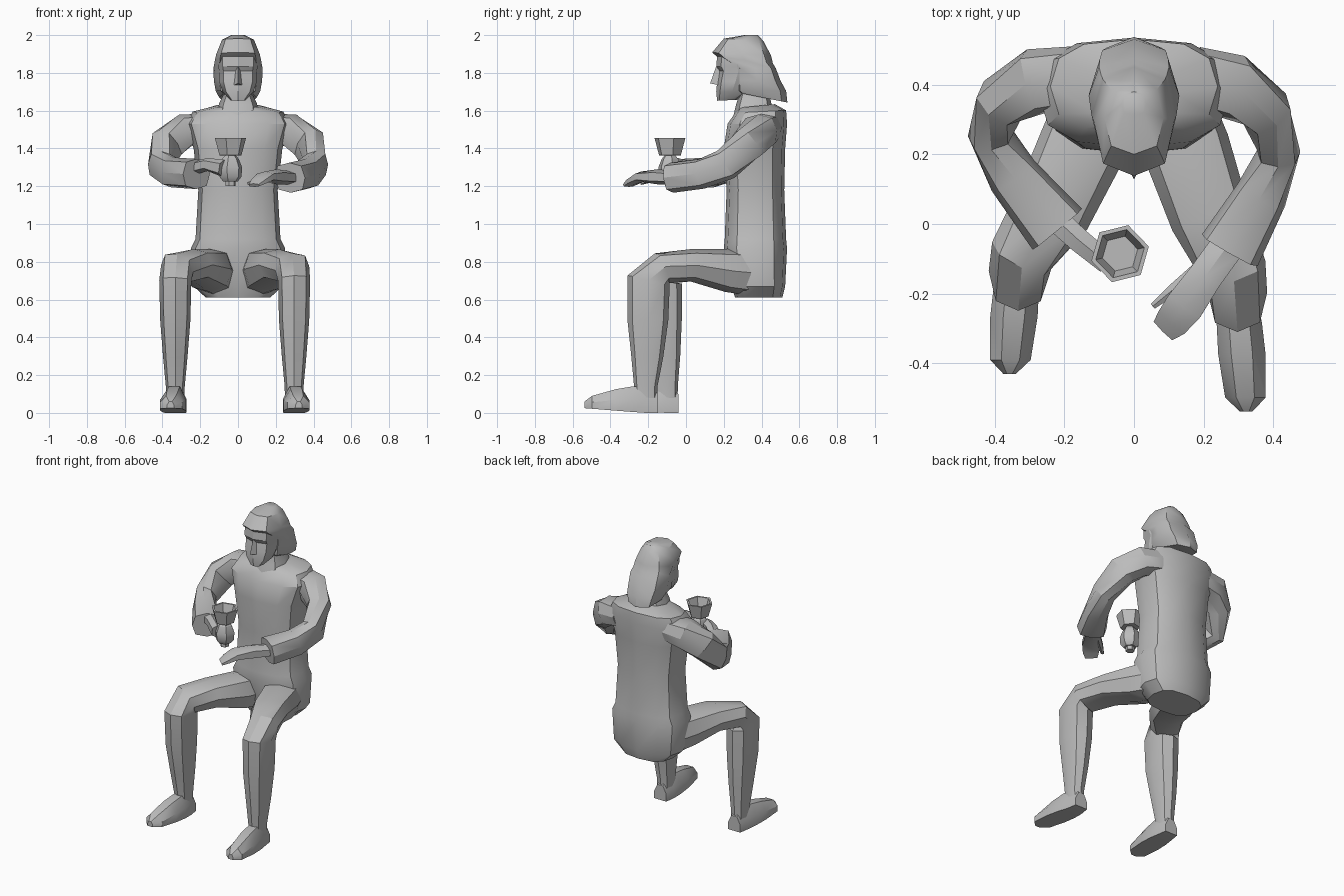
import bpy, bmesh, math
from mathutils import Vector as V

grey = bpy.data.materials.new("plain grey")
grey.diffuse_color = (0.5, 0.5, 0.5, 1)


def loft(name, rings, angle=32):
    """Skin a list of equal-length point rings and cap both ends."""
    bm = bmesh.new()
    rows = [[bm.verts.new(p) for p in r] for r in rings]
    n = len(rows[0])
    for a, b in zip(rows, rows[1:]):
        for i in range(n):
            j = (i + 1) % n
            bm.faces.new((a[i], a[j], b[j], b[i]))
    bm.faces.new(rows[0])
    bm.faces.new(rows[-1])
    bmesh.ops.recalc_face_normals(bm, faces=bm.faces)
    me = bpy.data.meshes.new(name)
    bm.to_mesh(me)
    bm.free()
    me.materials.append(grey)
    me.shade_smooth()
    me.set_sharp_from_angle(angle=math.radians(angle))
    ob = bpy.data.objects.new(name, me)
    bpy.context.collection.objects.link(ob)
    return ob


def power(x, p):
    return math.copysign(abs(x) ** p, x) if abs(x) > 1e-6 else 0.0


def oval(z, hw, y0, y1, tilt=0, n=12, p=0.75, cx=0):
    """Level ring: half width, front y, back y, tilt lifts the back."""
    yc, hy = (y0 + y1) / 2, (y1 - y0) / 2
    pts = []
    for i in range(n):
        a = 2 * math.pi * i / n
        dy = hy * power(math.sin(a), p)
        pts.append((cx + hw * power(math.cos(a), p), yc + dy, z + tilt * dy))
    return pts


def hexagon(z, r, cx=-0.04, cy=-0.085):
    return [(cx + r * math.cos(math.radians(14 + 60 * i)),
             cy + r * math.sin(math.radians(14 + 60 * i)), z) for i in range(6)]


def tube(name, path, ref, n=8, p=0.8):
    """Limb along (x, y, z, half size along ref, other half size) points."""
    c = [V(q[:3]) for q in path]
    rings = []
    for k, q in enumerate(path):
        t = (c[min(k + 1, len(c) - 1)] - c[max(k - 1, 0)]).normalized()
        u = (V(ref) - t * V(ref).dot(t)).normalized()
        w = t.cross(u)
        rings.append([c[k] + u * q[3] * power(math.cos(a), p) + w * q[4] * power(math.sin(a), p)
                      for a in (2 * math.pi * i / n for i in range(n))])
    return loft(name, rings)


# torso: seat, waist, chest and shoulders
loft("torso", [
    oval(0.61, 0.17, 0.26, 0.51), oval(0.67, 0.235, 0.24, 0.525),
    oval(0.87, 0.25, 0.20, 0.535), oval(0.92, 0.225, 0.205, 0.53),
    oval(1.18, 0.21, 0.215, 0.52), oval(1.40, 0.235, 0.20, 0.525),
    oval(1.53, 0.275, 0.22, 0.535), oval(1.595, 0.24, 0.26, 0.53, 0.05),
    oval(1.625, 0.12, 0.28, 0.47, 0.1)], 35)

# neck and collar
loft("neck", [oval(1.57, 0.115, 0.245, 0.46, 0.2, 8), oval(1.64, 0.10, 0.265, 0.45, 0.1, 8),
              oval(1.68, 0.08, 0.28, 0.44, 0, 8), oval(1.75, 0.075, 0.28, 0.42, 0, 8)])

# face with recessed eyes and nose
loft("face", [
    oval(1.655, 0.04, 0.165, 0.27, 0.05, 8), oval(1.70, 0.082, 0.16, 0.33, 0, 8),
    oval(1.755, 0.10, 0.165, 0.36, 0, 8), oval(1.81, 0.10, 0.175, 0.38, 0, 8),
    oval(1.835, 0.105, 0.16, 0.38, 0, 8), oval(1.89, 0.105, 0.165, 0.38, 0, 8)])
loft("nose", [[(-0.022, 0.17, 1.735), (0, 0.128, 1.745), (0.022, 0.17, 1.735)],
              [(-0.01, 0.18, 1.83), (0, 0.158, 1.83), (0.01, 0.18, 1.83)]])

# hair with a peaked brim, flaring at the back
loft("hair", [
    oval(2.0, 0.035, 0.31, 0.38, 0, 8), oval(1.975, 0.085, 0.20, 0.41, -0.06, 8),
    oval(1.90, 0.115, 0.138, 0.45, -0.05, 8), oval(1.868, 0.122, 0.165, 0.46, -0.12, 8),
    oval(1.825, 0.13, 0.26, 0.475, 0, 8), oval(1.76, 0.128, 0.255, 0.50, 0, 8),
    oval(1.705, 0.118, 0.255, 0.53, 0, 8), oval(1.67, 0.10, 0.27, 0.537, -0.2, 8)], 40)

# legs and feet; each side has its own offset because the pose is uneven
for side, s, dx, dy in (("left", -1, -0.02, 0.0), ("right", 1, -0.015, -0.09)):
    x = s * 0.312 + dx
    tube(side + "_leg", [
        (s * 0.125, 0.32, 0.745, 0.11, 0.12),
        (s * 0.15, 0.22, 0.755, 0.125, 0.115),
        (s * 0.225 + dx * 0.5, 0.04 + dy * 0.2, 0.782, 0.115, 0.085),
        (x - s * 0.01, -0.09 + dy * 0.5, 0.765, 0.095, 0.085),
        (x, -0.135 + dy * 0.7, 0.70, 0.085, 0.115),
        (x, -0.13 + dy * 0.8, 0.49, 0.08, 0.108),
        (x, -0.115 + dy, 0.30, 0.065, 0.085),
        (x, -0.105 + dy * 1.2, 0.14, 0.05, 0.062),
        (x, -0.10 + dy * 1.2, 0.04, 0.048, 0.055)], (1, 0, 0))
    rings = []
    for d, w, z0, h, out in ((0.065, 0.045, 0.0, 0.10, 0), (0.0, 0.055, 0.0, 0.14, 0),
                             (-0.07, 0.065, 0.005, 0.14, 0.2), (-0.16, 0.068, 0.012, 0.125, 0.5),
                             (-0.285, 0.058, 0.022, 0.09, 0.9), (-0.325, 0.018, 0.025, 0.06, 1)):
        cx, y = x + s * 0.025 * out, -0.105 + dy * 1.2 + d
        rings.append([(cx + w * a, y, z0 + (h - z0) * b) for a, b in
                      ((-1, 0), (-1, 0.5), (-0.45, 1), (0.45, 1), (1, 0.5), (1, 0))])
    loft(side + "_foot", rings)

# sleeves: shoulder, elbow, open cuff end
for side, s, ey, cuff in (("left", -1, 0.22, (-0.22, -0.015, 1.265)),
                          ("right", 1, 0.17, (0.275, -0.075, 1.245))):
    e = V((s * 0.415, ey, 1.285))
    m = e.lerp(V(cuff), 0.35)
    tube(side + "_sleeve", [
        (s * 0.17, 0.42, 1.51, 0.075, 0.09),
        (s * 0.28, 0.41 + (ey - 0.22) * 0.3, 1.495, 0.09, 0.095),
        (s * 0.375, 0.36 + (ey - 0.22) * 0.6, 1.425, 0.095, 0.075),
        (s * 0.415, ey + 0.04, 1.315, 0.085, 0.062),
        (m.x, m.y, m.z - 0.005, 0.08, 0.075),
        (*cuff, 0.08, 0.092)], (0, 0, 1), 8, 0.7)

# left hand closed around the cup
tube("left_wrist", [(-0.22, 0.01, 1.30, 0.035, 0.04), (-0.16, -0.045, 1.315, 0.035, 0.038),
                    (-0.08, -0.11, 1.295, 0.045, 0.035)], (0, 0, 1), 6)
loft("left_fist", [hexagon(1.225, 0.04), hexagon(1.25, 0.06), hexagon(1.30, 0.064),
                   hexagon(1.345, 0.045)])

# hexagonal cup with stem
loft("cup", [hexagon(1.20, 0.028), hexagon(1.335, 0.028), hexagon(1.345, 0.045),
             hexagon(1.362, 0.03), hexagon(1.364, 0.06), hexagon(1.455, 0.085),
             hexagon(1.455, 0.072), hexagon(1.39, 0.052)], 25)

# right hand held out flat with a thumb
tube("right_hand", [(0.27, -0.06, 1.245, 0.035, 0.055), (0.205, -0.15, 1.25, 0.04, 0.055),
                    (0.145, -0.235, 1.25, 0.028, 0.062), (0.11, -0.28, 1.225, 0.018, 0.055),
                    (0.085, -0.305, 1.205, 0.01, 0.042)], (0, 0, 1), 6)
tube("right_thumb", [(0.18, -0.13, 1.24, 0.018, 0.02), (0.11, -0.19, 1.235, 0.016, 0.018),
                     (0.055, -0.235, 1.215, 0.008, 0.01)], (0, 0, 1), 6)
